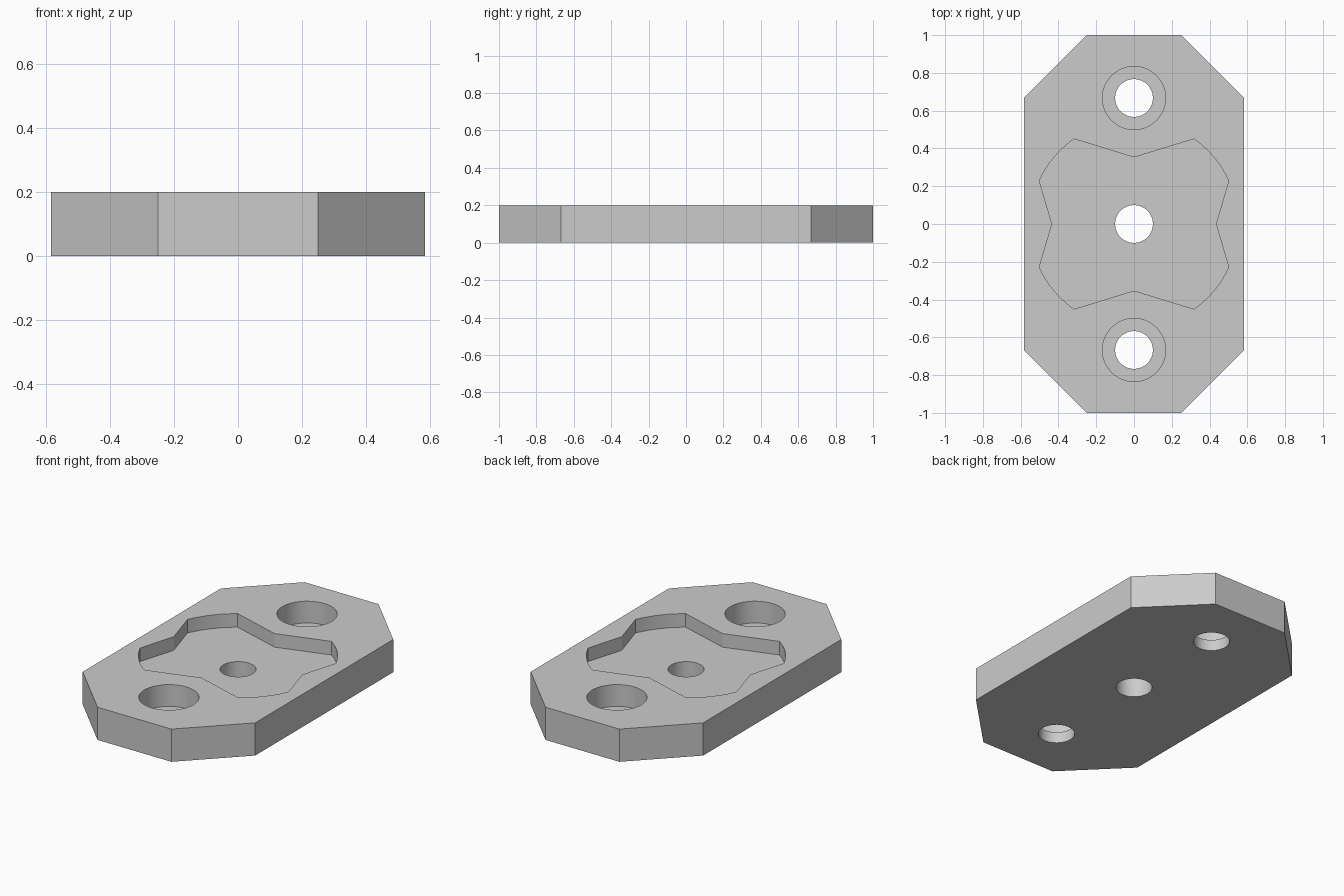
import bpy, bmesh, math

if "Cube" in bpy.data.objects:
    bpy.data.objects.remove(bpy.data.objects["Cube"])

HEIGHT = 0.2
RECESS_FLOOR = 0.117
BORE_FLOOR = 0.067

grey = bpy.data.materials.new("plain grey")
grey.diffuse_color = (0.6, 0.6, 0.6, 1)
grey.use_nodes = True
grey.node_tree.nodes["Principled BSDF"].inputs["Base Color"].default_value = grey.diffuse_color


def prism(name, outline, z0, z1):
    """Extrude a closed outline from z0 up to z1."""
    bm = bmesh.new()
    face = bm.faces.new([bm.verts.new((x, y, z0)) for x, y in outline])
    top = bmesh.ops.extrude_face_region(bm, geom=[face])["geom"]
    bmesh.ops.translate(bm, vec=(0, 0, z1 - z0),
                        verts=[v for v in top if isinstance(v, bmesh.types.BMVert)])
    bmesh.ops.recalc_face_normals(bm, faces=bm.faces)
    mesh = bpy.data.meshes.new(name)
    bm.to_mesh(mesh)
    bm.free()
    mesh.materials.append(grey)
    obj = bpy.data.objects.new(name, mesh)
    bpy.context.collection.objects.link(obj)
    return obj


def circle(r, cy, n=64):
    return [(r * math.cos(2 * math.pi * i / n), cy + r * math.sin(2 * math.pi * i / n))
            for i in range(n)]


def mirrored(quarter):
    """Mirror a first-quadrant path into a full counter-clockwise loop."""
    half = quarter + [(-x, y) for x, y in reversed(quarter) if x > 0]
    return half + [(x, -y) for x, y in reversed(half) if y > 0]


# Octagonal plate
plate = prism("plate", mirrored([(0.583, 0.667), (0.25, 1.0)]), 0, HEIGHT)

# Central recess: four arcs joined by shallow inward points
a0, a1, steps = math.radians(24.5), math.radians(54.8), 10
arc = [(0.551 * math.cos(a0 + (a1 - a0) * i / steps),
        0.551 * math.sin(a0 + (a1 - a0) * i / steps)) for i in range(steps + 1)]
cutters = [prism("recess_cutter", mirrored([(0.434, 0)] + arc + [(0, 0.353)]),
                 RECESS_FLOOR, HEIGHT + 0.1)]

# Through holes, with counterbores on the two outer ones
for y in (-0.667, 0, 0.667):
    cutters.append(prism("hole_cutter", circle(0.1, y), -0.1, HEIGHT + 0.15))
    if y:
        cutters.append(prism("counterbore_cutter", circle(0.167, y), BORE_FLOOR, HEIGHT + 0.1))

for cutter in cutters:
    cutter.hide_render = True
    cutter.hide_viewport = True
    mod = plate.modifiers.new(cutter.name, "BOOLEAN")
    mod.operation = "DIFFERENCE"
    mod.solver = "EXACT"
    mod.object = cutter

# Apply the cuts, remove the cutters, smooth the round walls
bpy.context.view_layer.objects.active = plate
plate.select_set(True)
for mod in list(plate.modifiers):
    bpy.ops.object.modifier_apply(modifier=mod.name)
for cutter in cutters:
    bpy.data.objects.remove(cutter)
bpy.ops.object.shade_smooth_by_angle(angle=math.radians(20))
